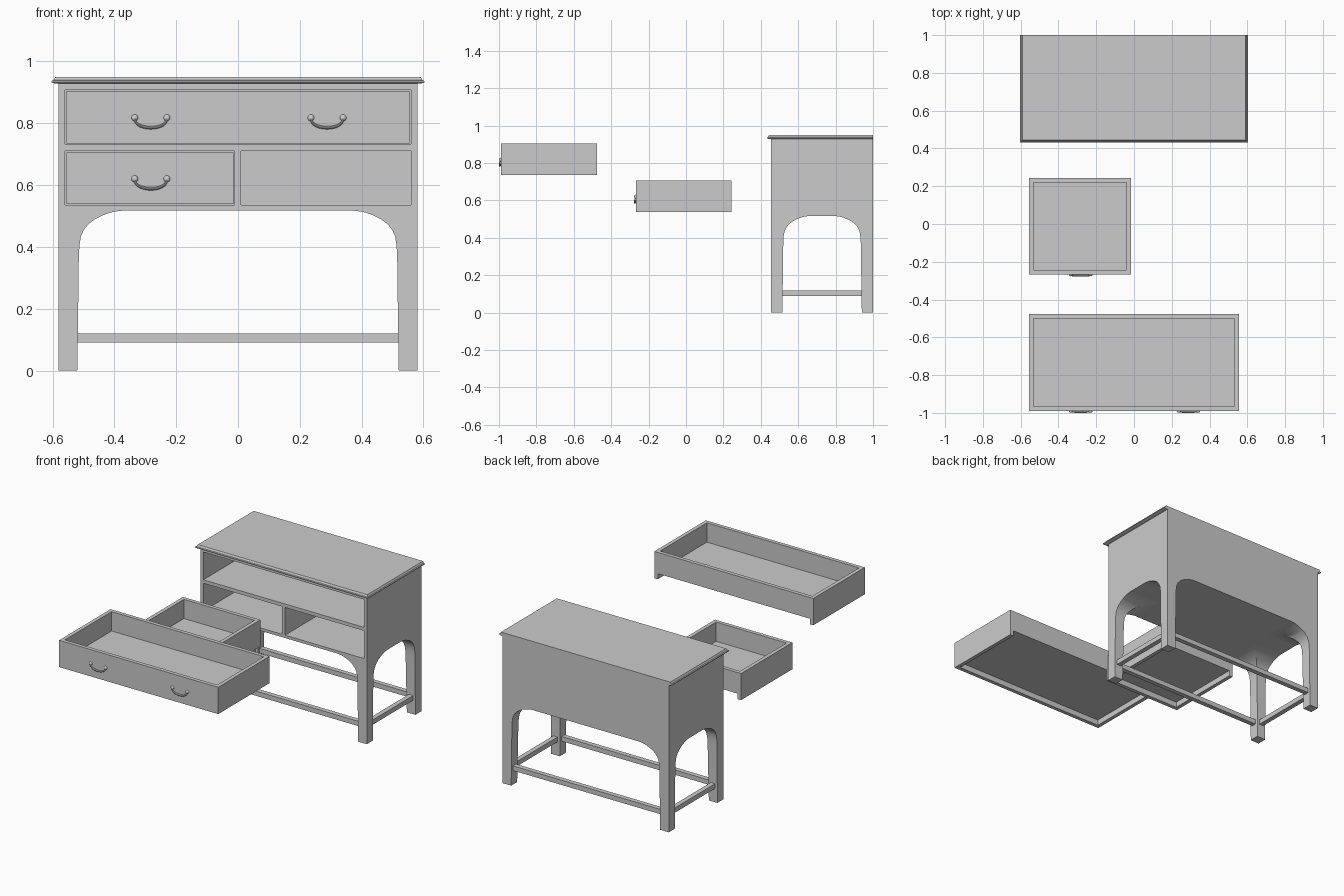
import bpy, bmesh, math
from mathutils import Vector

if "Cube" in bpy.data.objects:
    bpy.data.objects.remove(bpy.data.objects["Cube"])


def finish(bm, name, smooth=False):
    bmesh.ops.recalc_face_normals(bm, faces=bm.faces)
    mesh = bpy.data.meshes.new(name)
    bm.to_mesh(mesh)
    bm.free()
    ob = bpy.data.objects.new(name, mesh)
    bpy.context.collection.objects.link(ob)
    if smooth:
        bpy.ops.object.select_all(action='DESELECT')
        ob.select_set(True)
        bpy.context.view_layer.objects.active = ob
        bpy.ops.object.shade_smooth_by_angle(angle=math.radians(35))
    return ob


def boxes(name, items):
    """One object from several (x0, x1, y0, y1, z0, z1) boards."""
    bm = bmesh.new()
    for x0, x1, y0, y1, z0, z1 in items:
        vs = bmesh.ops.create_cube(bm, size=1)['verts']
        for v in vs:
            v.co = ((x0 + x1) / 2 + v.co.x * (x1 - x0),
                    (y0 + y1) / 2 + v.co.y * (y1 - y0),
                    (z0 + z1) / 2 + v.co.z * (z1 - z0))
    return finish(bm, name)


def loft(name, rings, smooth=False):
    """Closed solid through a stack of rings."""
    bm = bmesh.new()
    loops = [[bm.verts.new(p) for p in r] for r in rings]
    for a, b in zip(loops, loops[1:]):
        for i in range(len(a)):
            j = (i + 1) % len(a)
            bm.faces.new((a[i], a[j], b[j], b[i]))
    bm.faces.new(loops[0])
    bm.faces.new(loops[-1])
    return finish(bm, name, smooth)


def rect(x0, x1, y0, y1, z):
    return [(x0, y0, z), (x1, y0, z), (x1, y1, z), (x0, y1, z)]


W, F, B = 0.58, 0.455, 1.0          # half width, front and back of the cabinet

# cabinet body: boards around three open compartments
boxes("cabinet_side_left", [(-W, -0.56, F, B, 0.517, 0.93)])
boxes("cabinet_side_right", [(0.56, W, F, B, 0.517, 0.93)])
boxes("cabinet_back", [(-0.56, 0.56, 0.98, B, 0.517, 0.93)])
boxes("cabinet_floor", [(-0.56, 0.56, F, 0.98, 0.517, 0.535)])
boxes("cabinet_shelf", [(-0.56, 0.56, F, 0.98, 0.71, 0.732)])
boxes("cabinet_upper_rail", [(-0.56, 0.56, F, 0.98, 0.907, 0.93)])
boxes("cabinet_divider", [(-0.012, 0.01, F, 0.98, 0.535, 0.71)])

# moulded top, flush at the back
top_profile = [(0.012, 0.928), (0.023, 0.932), (0.023, 0.937), (0.017, 0.939), (0.011, 0.95)]
loft("cabinet_top", [rect(-W - o, W + o, F - o, B, z) for o, z in top_profile])

# legs flaring into the underside as arches
leg_profile = [(0.06, 0), (0.063, 0.2), (0.065, 0.36), (0.067, 0.405), (0.072, 0.435),
               (0.082, 0.456), (0.097, 0.474), (0.115, 0.488), (0.136, 0.499),
               (0.158, 0.508), (0.18, 0.514), (0.206, 0.517)]
for sx, side in ((-1, "left"), (1, "right")):
    for y_out, sy, end in ((F, 1, "front"), (B, -1, "back")):
        rings = [rect(sx * W, sx * (W - w), y_out, y_out + sy * w, z) for w, z in leg_profile]
        loft(f"{end}_leg_{side}", rings, True)

# stretchers between the legs
for y, end in ((0.485, "front"), (0.97, "back")):
    boxes(f"{end}_stretcher", [(-0.525, 0.525, y - 0.015, y + 0.015, 0.09, 0.12)])
for sx, side in ((-1, "left"), (1, "right")):
    boxes(f"side_stretcher_{side}", [(sx * 0.55 - 0.015, sx * 0.55 + 0.015, 0.51, 0.945, 0.088, 0.118)])


def handle(name, x, y, z):
    """Bail handle: two round bosses and a drooping bar, thick in the middle."""
    bm = bmesh.new()
    sides, steps = 10, 20
    loops = []
    for i in range(steps + 1):
        t = -1 + 2 * i / steps
        a = math.pi / 2 * t
        c = Vector((0.052 * math.sin(a), 0, 0.006 - 0.032 * math.cos(a) ** 0.8 if abs(t) < 1 else 0.006))
        n = Vector((math.sin(a) * 0.8, 0, -math.cos(a) - 0.2)).normalized()
        r = 0.003 + 0.0022 * math.cos(a)
        loops.append([bm.verts.new(Vector((x, y - 0.0048, z)) + c
                                   + n * r * math.cos(k * math.tau / sides)
                                   + Vector((0, r * math.sin(k * math.tau / sides), 0)))
                      for k in range(sides)])
    for a, b in zip(loops, loops[1:]):
        for k in range(sides):
            j = (k + 1) % sides
            bm.faces.new((a[k], a[j], b[j], b[k]))
    bm.faces.new(loops[0])
    bm.faces.new(loops[-1])
    for s in (-1, 1):
        vs = bmesh.ops.create_uvsphere(bm, u_segments=14, v_segments=8, radius=0.011)['verts']
        for v in vs:
            v.co = (x + s * 0.052 + v.co.x, y + v.co.y * 0.8, z + 0.006 + v.co.z)
    finish(bm, name, True)


def drawer(name, x0, x1, y0, y1, z0, z1, handles):
    """Open box whose floor and back sit above the lower edge of the sides."""
    t, lift = 0.024, 0.035
    boxes(name, [(x0, x1, y0, y0 + t, z0, z1),
                 (x0, x0 + t, y0 + t, y1, z0, z1),
                 (x1 - t, x1, y0 + t, y1, z0, z1),
                 (x0 + t, x1 - t, y1 - t, y1, z0 + lift, z1),
                 (x0 + t, x1 - t, y0 + t, y1 - t, z0 + lift, z0 + lift + 0.012)])
    for i, x in enumerate(handles):
        handle(f"{name}_handle_{i + 1}", x, y0, (z0 + z1) / 2 - 0.008)


# drawers pulled out in front of the cabinet
drawer("wide_drawer", -0.555, 0.555, -0.99, -0.477, 0.735, 0.904, (-0.282, 0.288))
drawer("small_drawer", -0.555, -0.015, -0.268, 0.244, 0.538, 0.706, (-0.282,))
